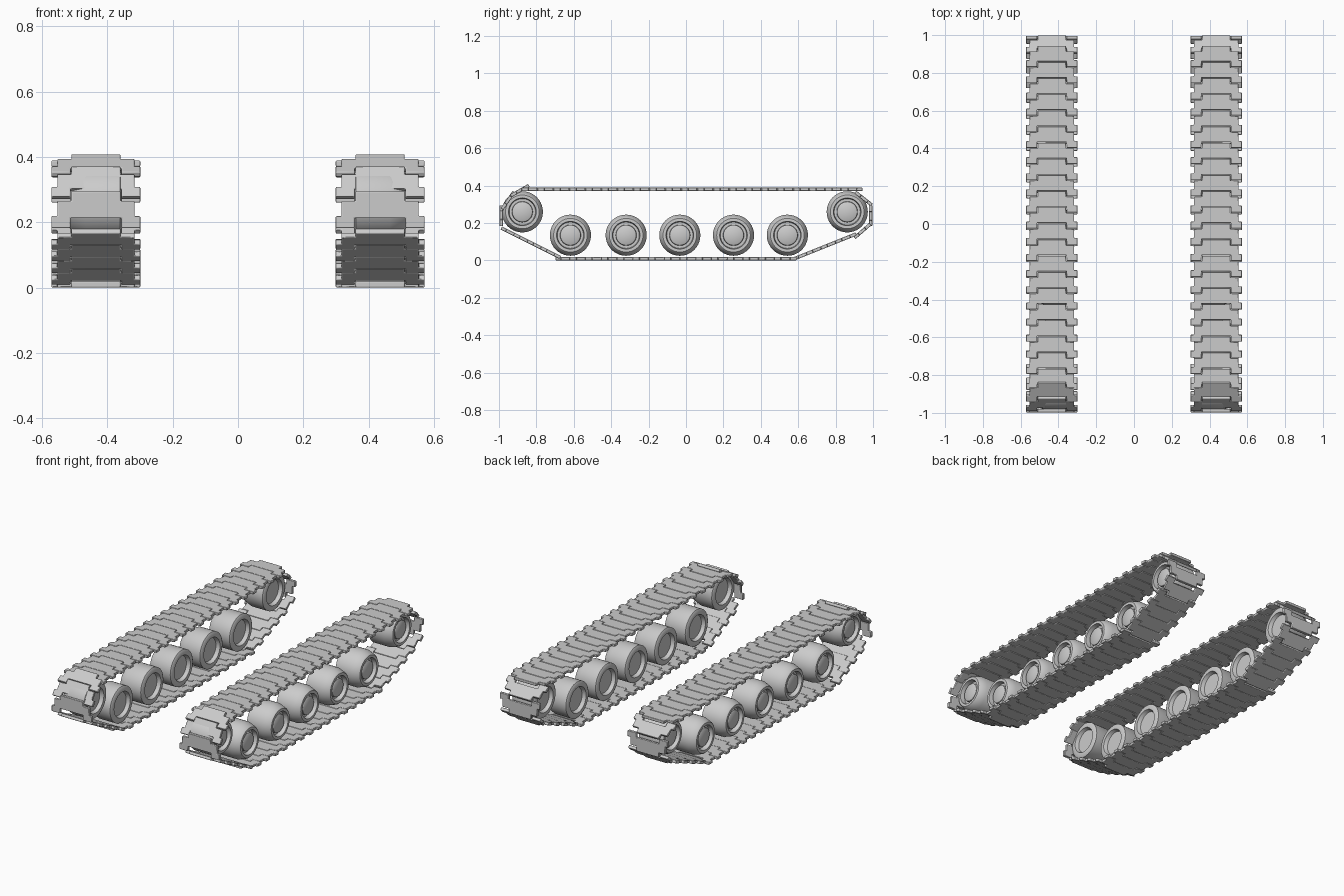
import bpy, bmesh
from math import pi
from mathutils import Vector, Matrix

if "Cube" in bpy.data.objects:
    bpy.data.objects.remove(bpy.data.objects["Cube"])

CX = 0.435          # centre of the right-hand track
PITCH = 0.0855      # track link spacing


def finish(bm, name, bevel=0):
    """Turn a bmesh into an object mirrored to the other side."""
    bmesh.ops.recalc_face_normals(bm, faces=bm.faces)
    me = bpy.data.meshes.new(name)
    bm.to_mesh(me)
    bm.free()
    ob = bpy.data.objects.new(name, me)
    bpy.context.collection.objects.link(ob)
    if bevel:
        b = ob.modifiers.new("bevel", 'BEVEL')
        b.width = bevel
        b.segments = 2
        b.limit_method = 'ANGLE'
    ob.modifiers.new("mirror", 'MIRROR').use_axis[0] = True
    bpy.context.view_layer.objects.active = ob
    ob.select_set(True)
    bpy.ops.object.shade_smooth_by_angle(angle=0.6)
    ob.select_set(False)
    return ob


# Link outline: two lugs at the tail, a notch between them, a tongue at the head
HALF = [(0.078, 0.030), (0.078, 0), (0.136, 0), (0.136, 0.036),
        (0.118, 0.036), (0.118, 0.083), (0.075, 0.083), (0.075, 0.112)]
OUTLINE = HALF + [(-x, s) for x, s in reversed(HALF)]


def add_link(bm, pos, direction, thick=0.018):
    d = Vector((0, *direction)).normalized()
    side = Vector((1, 0, 0))
    up = side.cross(d)
    base = Vector((CX, *pos))
    rings = [[bm.verts.new(base + side * x + d * s + up * h) for x, s in OUTLINE]
             for h in (-thick / 2, thick / 2)]
    bm.faces.new(rings[0])
    bm.faces.new(rings[1])
    n = len(OUTLINE)
    for i in range(n):
        j = (i + 1) % n
        bm.faces.new((rings[0][i], rings[0][j], rings[1][j], rings[1][i]))


# Track path in (y, z): start, end, number of links
RUNS = [
    ((-0.988, 0.183), (-0.988, 0.268), 1),
    ((-0.984, 0.275), (-0.935, 0.345), 1),
    ((-0.937, 0.346), (-0.870, 0.384), 1),
    ((-0.879, 0.380), (-0.879 + 21 * PITCH, 0.380), 21),
    ((0.905, 0.366), (0.970, 0.315), 1),
    ((0.987, 0.297), (0.987, 0.210), 1),
    ((0.986, 0.195), (0.925, 0.142), 1),
    ((0.910, 0.142), (0.600, 0.018), 4),
    ((0.592, 0.010), (-0.670, 0.010), 15),
    ((-0.672, 0.016), (-0.960, 0.160), 4),
]
bm = bmesh.new()
for a, b, n in RUNS:
    a, b = Vector(a), Vector(b)
    for i in range(n):
        add_link(bm, a.lerp(b, i / n), b - a)
finish(bm, "track_links", bevel=0.003)

# Wheel profile (offset along the axle, radius), inner side to outer side
WHEEL = [(-0.058, 0), (-0.058, 0.070), (-0.080, 0.078), (-0.080, 0.100),
         (-0.074, 0.110), (0.030, 0.110), (0.072, 0.096), (0.078, 0.090),
         (0.078, 0.074), (0.050, 0.070), (0.050, 0.056), (0.066, 0.054),
         (0.070, 0.048), (0.070, 0)]


def wheel(name, y, z):
    bm = bmesh.new()
    vs = [bm.verts.new((CX + x, y, z + r)) for x, r in WHEEL]
    es = [bm.edges.new(p) for p in zip(vs, vs[1:])]
    bmesh.ops.spin(bm, geom=vs + es, cent=(CX, y, z), axis=(1, 0, 0),
                   angle=2 * pi, steps=40, use_duplicate=False)
    bmesh.ops.remove_doubles(bm, verts=bm.verts, dist=1e-5)
    finish(bm, name)


# Road wheels along the ground, raised wheels at both ends
for i, y in enumerate((-0.618, -0.32, -0.033, 0.254, 0.542)):
    wheel(f"road_wheel_{i + 1}", y, 0.135)
wheel("front_wheel", -0.875, 0.26)
wheel("rear_wheel", 0.862, 0.26)
